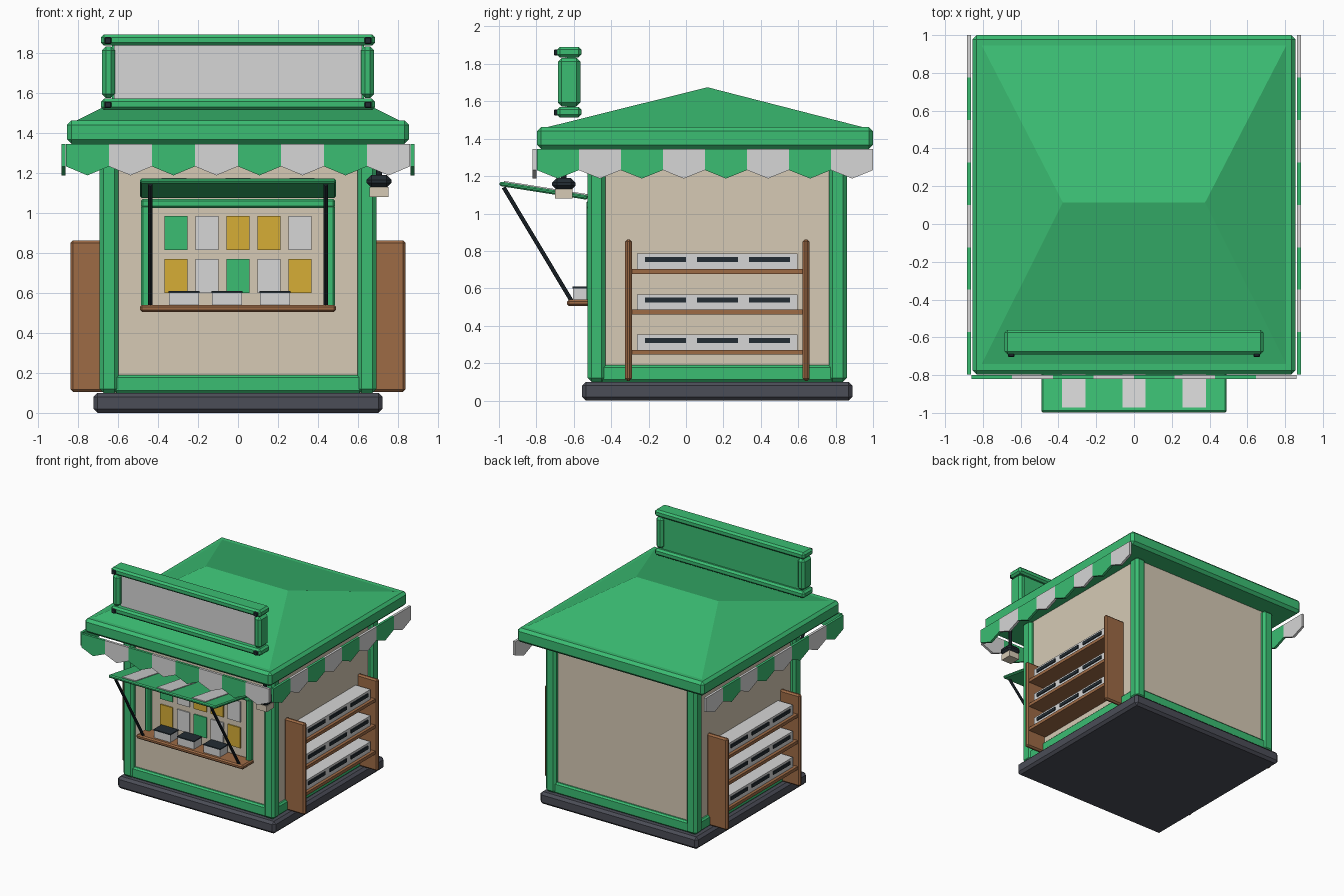
import bpy, bmesh
from math import radians, cos, sin, atan2
from mathutils import Vector, Matrix

cube = bpy.data.objects.get("Cube")
if cube:
    bpy.data.objects.remove(cube, do_unlink=True)


def material(name, r, g, b):
    m = bpy.data.materials.new(name)
    m.use_nodes = True
    m.diffuse_color = (r, g, b, 1)
    m.node_tree.nodes["Principled BSDF"].inputs["Base Color"].default_value = (r, g, b, 1)
    return m


GREEN = material("awning_green", .043, .51, .17)
WHITE = material("off_white", .67, .67, .67)
BEIGE = material("wall_beige", .67, .59, .46)
BROWN = material("wood_brown", .34, .145, .06)
SLATE = material("base_slate", .07, .074, .095)
BLACK = material("dark_metal", .016, .025, .033)
YELLOW = material("mustard_yellow", .67, .42, .037)


def finish(name, bm, *mats):
    bmesh.ops.recalc_face_normals(bm, faces=bm.faces)
    mesh = bpy.data.meshes.new(name)
    bm.to_mesh(mesh)
    bm.free()
    for m in mats:
        mesh.materials.append(m)
    ob = bpy.data.objects.new(name, mesh)
    bpy.context.collection.objects.link(ob)
    return ob


def box(name, mat, x, y, z, bevel=0):
    """Chamfered box from three (min, max) ranges."""
    bm = bmesh.new()
    bmesh.ops.create_cube(bm, size=1)
    for v in bm.verts:
        v.co = [(r[0] + r[1]) / 2 + c * (r[1] - r[0]) for c, r in zip(v.co, (x, y, z))]
    if bevel:
        bmesh.ops.bevel(bm, geom=bm.edges[:], offset=bevel, segments=1, affect='EDGES')
    return finish(name, bm, mat)


def rod(name, mat, a, b, radius, sides=8):
    a, b = Vector(a), Vector(b)
    bm = bmesh.new()
    turn = (b - a).to_track_quat('Z', 'Y').to_matrix().to_4x4()
    bmesh.ops.create_cone(bm, cap_ends=True, segments=sides, radius1=radius, radius2=radius,
                          depth=(b - a).length, matrix=Matrix.Translation((a + b) / 2) @ turn)
    return finish(name, bm, mat)


def span(center, size):
    return (center - size / 2, center + size / 2)


MID = .167          # centre of the booth in depth
FRONT, BACK = MID - .645, MID + .645

# Base, walls, posts and floor trim
box("base", SLATE, (-.722, .722), span(MID, 1.444), (0, .1), .02)
box("walls", BEIGE, (-.655, .655), (FRONT - .01, BACK + .01), (.1, 1.36))
for sx, side in ((-1, "right"), (1, "left")):
    for y, end in ((FRONT, "front"), (BACK, "back")):
        box(f"{end}_{side}_post", GREEN, span(sx * .645, .095), span(y, .095), (.1, 1.35), .02)
    box(f"{side}_trim", GREEN, span(sx * .65, .06), (FRONT, BACK), (.1, .19), .012)
for y, end in ((FRONT - .005, "front"), (BACK + .005, "back")):
    box(f"{end}_trim", GREEN, (-.62, .62), span(y, .06), (.1, .19), .012)

# Roof slab and hipped top
box("roof_slab", GREEN, (-.855, .855), (-.797, 1), (1.345, 1.462), .022)
bm = bmesh.new()
low = [bm.verts.new(p) for p in ((-.81, -.75, 1.46), (.81, -.75, 1.46), (.81, .953, 1.46), (-.81, .953, 1.46))]
west, east = bm.verts.new((-.377, .115, 1.675)), bm.verts.new((.377, .115, 1.675))
bm.faces.new((low[0], low[1], east, west))
bm.faces.new((low[2], low[3], west, east))
bm.faces.new((low[1], low[2], east))
bm.faces.new((low[3], low[0], west))
bm.faces.new(low)
finish("hipped_roof", bm, GREEN)


def valance(name, start, length, place, count=8):
    """Row of pointed flags in alternating colours; place maps (along, out, z) to a point."""
    bm = bmesh.new()
    w = length / count
    for i in range(count):
        a = start + i * w
        outline = ((a, 1.345), (a + w, 1.345), (a + w, 1.232), (a + w / 2, 1.187), (a, 1.232))
        inner = [bm.verts.new(place(u, 0, z)) for u, z in outline]
        outer = [bm.verts.new(place(u, .02, z)) for u, z in outline]
        faces = [bm.faces.new(inner), bm.faces.new(outer)]
        for k in range(5):
            n = (k + 1) % 5
            faces.append(bm.faces.new((inner[k], inner[n], outer[n], outer[k])))
        for f in faces:
            f.material_index = i % 2
    finish(name, bm, GREEN, WHITE)


valance("front_valance", -.86, 1.72, lambda u, o, z: (u, -.8 - o, z))
valance("left_valance", -.797, 1.797, lambda u, o, z: (.863 + o, u, z))
valance("right_valance", -.797, 1.797, lambda u, o, z: (-.863 - o, u, z))

# Roof sign board
box("sign_back", GREEN, (-.63, .63), (-.635, -.59), (1.55, 1.85))
box("sign_panel", WHITE, (-.62, .62), (-.643, -.634), (1.565, 1.84))
for z, end in ((1.542, "bottom"), (1.863, "top")):
    box(f"sign_{end}_bar", GREEN, (-.685, .685), (-.69, -.56), span(z, .056), .015)
    for sx in (-1, 1):
        box(f"sign_{end}_bolt", BLACK, span(sx * .65, .034), (-.705, -.68), span(z - .002, .034), .005)
for sx in (-1, 1):
    box("sign_side_bar", GREEN, span(sx * .648, .065), (-.685, -.565), (1.573, 1.832), .02)

# Serving window frame, counter and goods on display
WALL = FRONT - .01
for sx in (-1, 1):
    box("window_side_frame", GREEN, span(sx * .462, .045), (WALL - .045, WALL), (.53, 1.04), .01)
box("window_top_frame", GREEN, (-.485, .485), (WALL - .045, WALL), (1.025, 1.07), .01)
box("counter", BROWN, (-.49, .49), (-.635, WALL), (.505, .54), .01)
rows = ((.685, .17, (YELLOW, WHITE, GREEN, WHITE, YELLOW)), (.9, .17, (GREEN, WHITE, YELLOW, YELLOW, WHITE)))
for z, h, colours in rows:
    for i, mat in enumerate(colours):
        box("display_pack", mat, span((i - 2) * .155, .115), (WALL - .009, WALL), span(z, h))
for x in (-.27, -.055, .185):
    box("counter_tray", WHITE, span(x, .15), (-.605, WALL - .02), (.54, .6))
    box("counter_tray_lid", BLACK, span(x, .156), (-.608, WALL - .017), (.6, .609))

# Raised striped hatch with its struts
tilt = atan2(.075, .475)
pivot = Matrix.Translation((0, -.525, 1.085)) @ Matrix.Rotation(-tilt, 4, 'X')
parts = [box("hatch", GREEN, (-.49, .49), (-.478, 0), (-.012, .012), .008)]
for x in (-.32, 0, .32):
    parts.append(box("hatch_stripe", WHITE, span(x, .124), (-.455, 0), (.012, .018)))
for ob in parts:
    ob.data.transform(pivot)
for sx in (-1, 1):
    rod("hatch_strut", BLACK, (sx * .438, -.975, 1.14), (sx * .438, -.61, .53), .011)

# Hanging lamp at the front left corner
rod("lamp_stem", BLACK, (.705, -.653, 1.17), (.705, -.653, 1.35), .015)
box("lamp_hood", BLACK, span(.705, .125), span(-.653, .125), (1.125, 1.19), .025)
box("lamp_bulb", BEIGE, span(.705, .095), span(-.653, .095), (1.08, 1.13))

# Stocked shelf unit on each side
for sx, side in ((-1, "right"), (1, "left")):
    def depth(a, b):
        return tuple(sorted((sx * a, sx * b)))
    for y in (-.308, .642):
        box(f"{side}_shelf_upright", BROWN, depth(.65, .837), span(y, .036), (.105, .862), .012)
    for z in (.245, .46, .677):
        box(f"{side}_shelf", BROWN, depth(.65, .82), (-.3, .635), (z, z + .026))
        box(f"{side}_shelf_goods", WHITE, depth(.66, .795), (-.262, .597), (z + .026, z + .108))
        for y in (-.11, .168, .446):
            box(f"{side}_goods_label", BLACK, depth(.794, .803), span(y, .22), (z + .063, z + .09))
